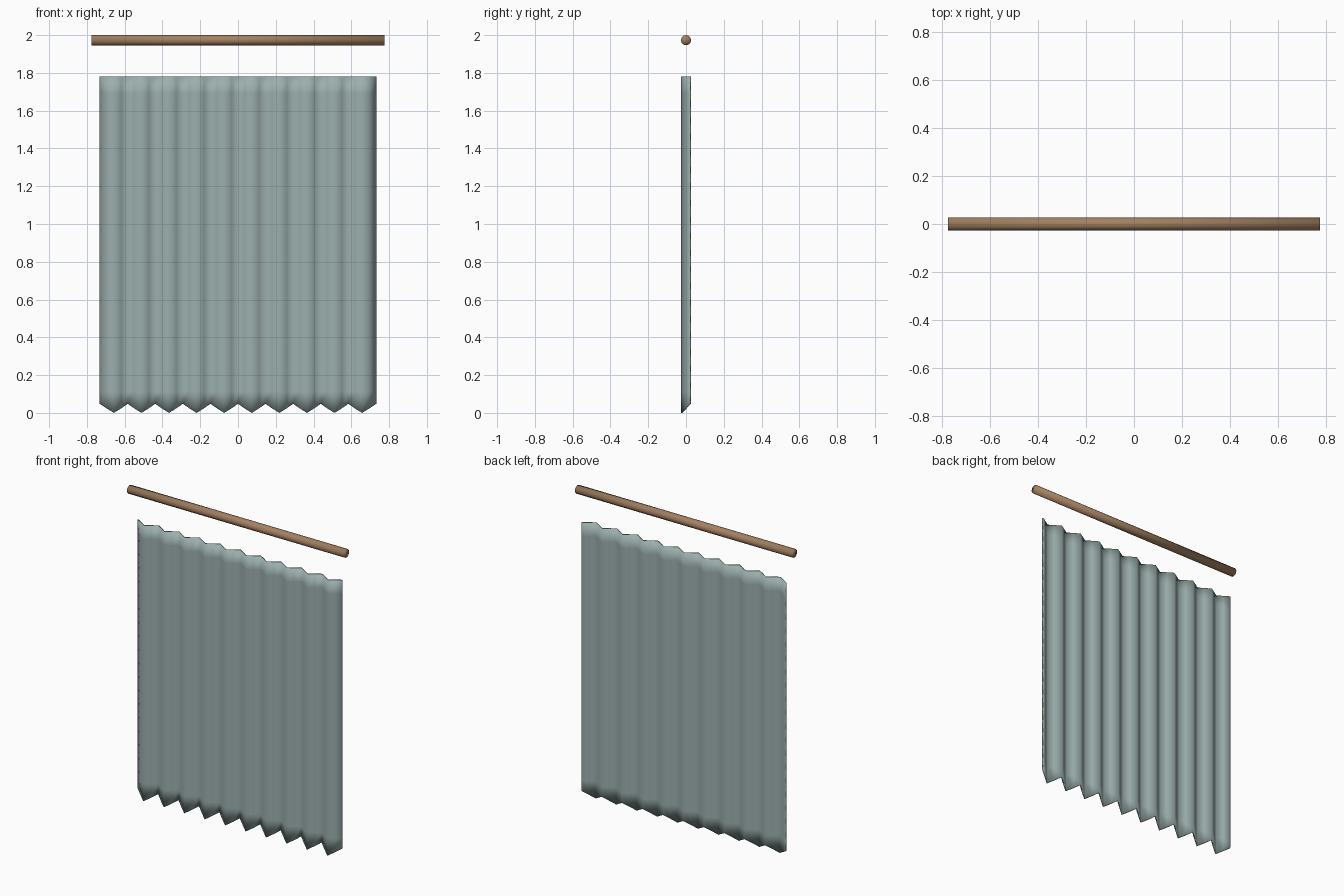
import bpy
import bmesh
import math

cube = bpy.data.objects.get("Cube")
if cube:
    bpy.data.objects.remove(cube, do_unlink=True)

PLEATS = 10
COLUMNS = PLEATS * 4
ROWS = 20
HALF_WIDTH = 0.73
TOP = 1.78
HEM = 0.024       # hem rises and falls with the folds
DEPTH = 0.023     # fold depth either side of the middle
THICKNESS = 0.008


def material(name, colour):
    mat = bpy.data.materials.new(name)
    mat.use_nodes = True
    mat.diffuse_color = (*colour, 1)
    mat.node_tree.nodes["Principled BSDF"].inputs["Base Color"].default_value = (*colour, 1)
    return mat


def add_object(name, bm, mat):
    bmesh.ops.recalc_face_normals(bm, faces=bm.faces)
    for face in bm.faces:
        face.smooth = True
    mesh = bpy.data.meshes.new(name)
    bm.to_mesh(mesh)
    bm.free()
    mesh.materials.append(mat)
    obj = bpy.data.objects.new(name, mesh)
    bpy.context.collection.objects.link(obj)
    return obj


cloth = material("grey green cloth", (0.33, 0.43, 0.42))
wood = material("brown wood", (0.37, 0.22, 0.12))

# Pleated curtain: a grid folded into pleats, with a zigzag hem
bm = bmesh.new()
grid = []
for row in range(ROWS + 1):
    z = HEM + (TOP - HEM) * row / ROWS
    line = []
    for col in range(COLUMNS + 1):
        wave = math.cos(math.tau * col / 4)
        x = HALF_WIDTH * (2 * col / COLUMNS - 1)
        lift = HEM * wave if row == 0 else 0
        line.append(bm.verts.new((x, DEPTH * wave, z + lift)))
    grid.append(line)
for low, high in zip(grid, grid[1:]):
    for c in range(COLUMNS):
        bm.faces.new((low[c], low[c + 1], high[c + 1], high[c]))
curtain = add_object("curtain", bm, cloth)
solid = curtain.modifiers.new("cloth thickness", "SOLIDIFY")
solid.thickness = THICKNESS
solid.offset = 0

# Round rod above the curtain
bm = bmesh.new()
bmesh.ops.create_cone(bm, cap_ends=True, segments=12, radius1=0.027, radius2=0.027, depth=1.55)
rod = add_object("curtain_rod", bm, wood)
rod.rotation_euler.y = math.pi / 2
rod.location.z = 1.973
